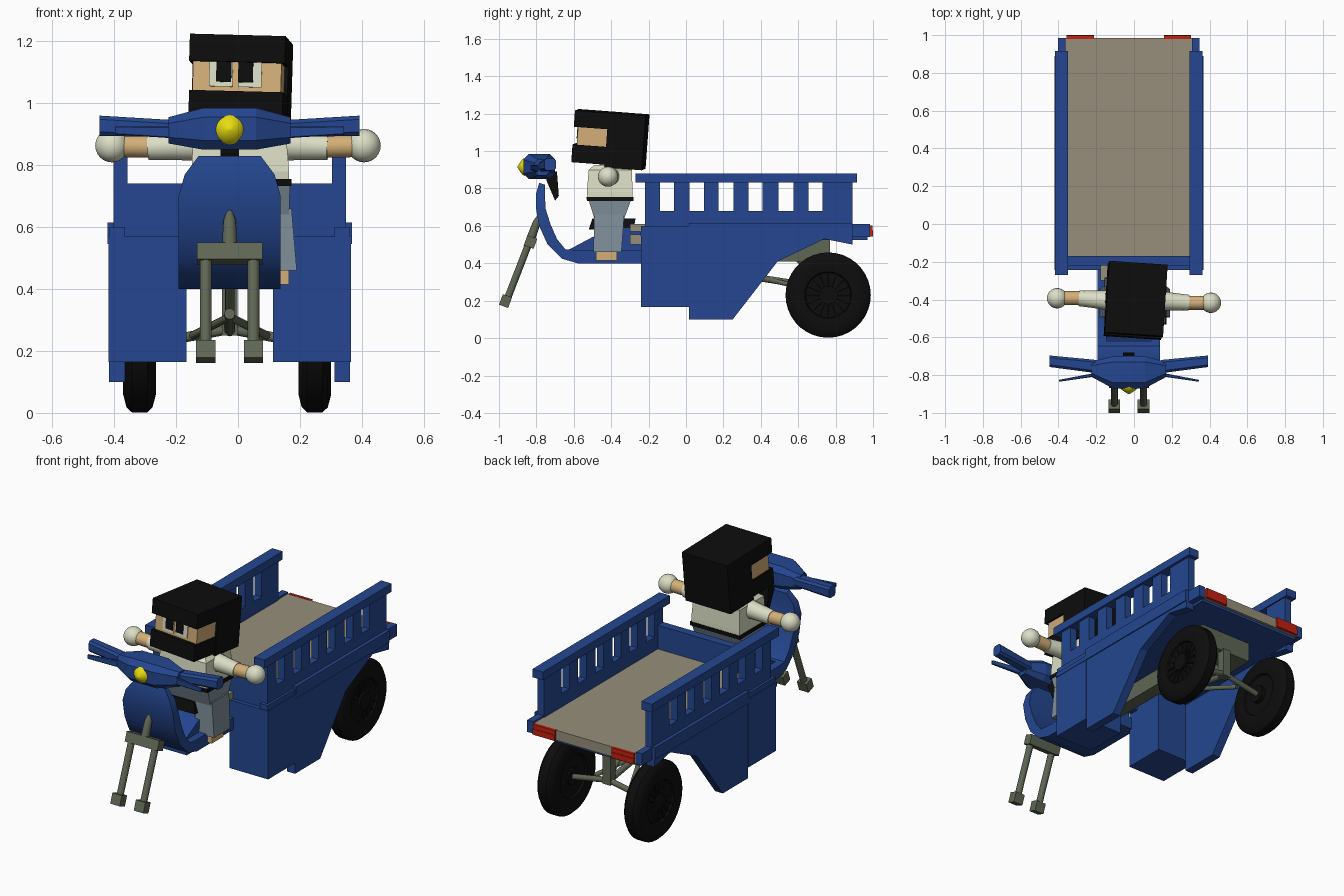
import bpy, bmesh, math
from mathutils import Vector, Matrix, Euler

if "Cube" in bpy.data.objects:
    bpy.data.objects.remove(bpy.data.objects["Cube"])

C = -0.027  # centre line of the vehicle


def mat(name, *rgb):
    m = bpy.data.materials.new(name)
    m.diffuse_color = (*rgb, 1)
    m.use_nodes = True
    m.node_tree.nodes["Principled BSDF"].inputs["Base Color"].default_value = m.diffuse_color
    return m


BLUE = mat("blue paint", 0.018, 0.062, 0.28)
TAN = mat("bed boards", 0.31, 0.275, 0.20)
BLACK = mat("black", 0.004, 0.004, 0.004)
CREAM = mat("cream cloth", 0.71, 0.73, 0.56)
SKIN = mat("skin", 0.66, 0.43, 0.19)
OLIVE = mat("olive metal", 0.115, 0.135, 0.09)
GREY = mat("grey trousers", 0.21, 0.27, 0.32)
RED = mat("red lamp", 0.55, 0.015, 0.005)
YELLOW = mat("yellow lamp", 0.80, 0.72, 0.005)


def build(name, solids, material, smooth=False, matrix=None):
    """One object from closed lofts; each solid is a list of point rings."""
    bm = bmesh.new()
    for rings in solids:
        vs = [[bm.verts.new(p) for p in r] for r in rings]
        n = len(vs[0])
        for a, b in zip(vs, vs[1:]):
            for i in range(n):
                j = (i + 1) % n
                bm.faces.new((a[i], a[j], b[j], b[i]))
        bm.faces.new(vs[0])
        bm.faces.new(vs[-1])
    bmesh.ops.recalc_face_normals(bm, faces=bm.faces)
    if matrix:
        bm.transform(matrix)
    me = bpy.data.meshes.new(name)
    bm.to_mesh(me)
    bm.free()
    me.materials.append(material)
    if smooth:
        me.shade_smooth()
        me.set_sharp_from_angle(angle=math.radians(35))
    ob = bpy.data.objects.new(name, me)
    bpy.context.collection.objects.link(ob)
    return ob


def box(x0, x1, y0, y1, z0, z1):
    return [[(x0, y0, z), (x1, y0, z), (x1, y1, z), (x0, y1, z)] for z in (z0, z1)]


def prism(pts, x0, x1):
    return [[(x, y, z) for y, z in pts] for x in (x0, x1)]


def taper(*levels):
    """Stacked rectangles: (z, x0, x1, y0, y1)."""
    return [[(x0, y0, z), (x1, y0, z), (x1, y1, z), (x0, y1, z)]
            for z, x0, x1, y0, y1 in levels]


def tube(p, q, *radii, n=12):
    p, q = Vector(p), Vector(q)
    rot = (q - p).to_track_quat('Z', 'Y')
    k = max(len(radii) - 1, 1)
    radii = radii if len(radii) > 1 else radii * 2
    return [[p.lerp(q, i / k) + rot @ Vector((r * math.cos(t), r * math.sin(t), 0))
             for t in (2 * math.pi * j / n for j in range(n))]
            for i, r in enumerate(radii)]


def xlathe(x, y, z, prof, n=36):
    return [[(x + dx, y + r * math.cos(2 * math.pi * j / n), z + r * math.sin(2 * math.pi * j / n))
             for j in range(n)] for dx, r in prof]


def bevel_section(x, y0, y1, z0, z1, c):
    return [(x, y0 + c, z0), (x, y1 - c, z0), (x, y1, z0 + c), (x, y1, z1 - c),
            (x, y1 - c, z1), (x, y0 + c, z1), (x, y0, z1 - c), (x, y0, z0 + c)]


# Cargo bed
build("bed_floor", [box(C - .335, C + .335, -.18, .985, .541, .60)], TAN)
build("bed_underside", [box(C - .34, C + .34, -.22, .97, .525, .54)], BLUE)
build("bed_front_wall", [box(C - .375, C + .375, -.22, -.17, .50, .74)], BLUE)

slots = [(-.14, -.065), (.02, .095), (.175, .255), (.335, .41), (.495, .575), (.655, .73)]
edges = [-.22] + [v for s in slots for v in s] + [.89]
skirt = [(-.24, .60), (-.24, .30), (.015, .165), (.015, .10), (.25, .10), (.49, .41),
         (.74, .53), (.89, .50), (.89, .60)]
tyre = [(-.035, .10), (-.035, .12), (-.047, .125), (-.053, .17), (-.042, .212), (-.025, .228),
        (.025, .228), (.042, .212), (.053, .17), (.047, .125), (.035, .12), (.035, .10)]

for s, side in ((-1, "left"), (1, "right")):
    def mbox(d0, d1, *rest):
        a, b = sorted((C + s * d0, C + s * d1))
        return box(a, b, *rest)

    # Slatted side wall with top rail
    posts = [mbox(.33, .375, a, b, .675, .84) for a, b in zip(edges[::2], edges[1::2])]
    build(side + "_slatted_wall", posts + [mbox(.33, .375, -.22, .89, .59, .68)], BLUE)
    build(side + "_top_rail", [mbox(.322, .39, -.27, .915, .832, .88)], BLUE)
    build(side + "_ledge", [mbox(.335, .395, .015, .89, .545, .615),
                            mbox(.335, .375, .88, .985, .54, .61),
                            mbox(.135, .395, -.244, .02, .545, .57)], BLUE)
    # Skirt panel and storage box
    build(side + "_skirt", [prism(skirt, C + s * .338, C + s * .389)], BLUE)
    build(side + "_storage_box", [mbox(.14, .392, -.24, .016, .165, .56)], BLUE)
    build(side + "_tail_lamp", [mbox(.185, .33, .98, 1.0, .542, .575),
                                mbox(.185, .33, .98, .997, .575, .602)], RED)
    # Rear wheel
    build(side + "_wheel", [xlathe(C - .008 + s * .283, .76, .23, tyre)], BLACK, True)
    hub = [tube((C + s * .23, .76, .23), (C + s * .328, .76, .23), .05, n=20)]
    for k in range(16):
        t = k * math.pi / 8
        a, b = math.cos(t), math.sin(t)
        x = C - .008 + s * .319
        hub.append(tube((x, .76 + .05 * a, .23 + .05 * b), (x, .76 + .12 * a, .23 + .12 * b), .008, n=6))
    build(side + "_hub", hub, BLACK)
    # Axle strut
    build(side + "_axle_strut", [tube((C, .76, .27), (C + s * .25, .76, .225), .016),
                                 tube((C, .45, .31), (C + s * .12, .72, .25), .013)], OLIVE)
    # Front fork leg with its foot
    fx = C + s * .077
    build(side + "_fork_leg", [tube((fx, -.835, .52), (fx, -.955, .21), .019)], OLIVE)
    foot = Matrix.Translation((fx, -.965, .198)) @ Matrix.Rotation(math.radians(-20), 4, 'X')
    build(side + "_fork_foot", [box(-.031, .031, -.026, .026, -.03, .03)], OLIVE, matrix=foot)
    # Handlebar grip and brake lever
    build(side + "_handlebar", [[bevel_section(C + s * .17, -.79, -.72, .89, .945, .012),
                                 bevel_section(C + s * .42, -.757, -.696, .895, .96, .012)]], BLUE)
    build(side + "_brake_lever", [[bevel_section(C + s * .16, -.805, -.785, .885, .925, .004),
                                   bevel_section(C + s * .37, -.835, -.825, .90, .925, .002)]], BLUE)

# Chassis under the bed
build("chassis_block", [box(C - .17, C + .17, .47, .77, .41, .526)], OLIVE)
build("axle_column", [box(C - .025, C + .025, .73, .78, .25, .42),
                      tube((C, .40, .32), (C, .76, .265), .018),
                      tube((C, .76, .28), (C, .60, .42), .015)], OLIVE)
build("chassis_beam", [box(C - .04, C + .04, -.2, .5, .43, .526)], OLIVE)

# Leg shield running into the footboard
path = [(-.785, .83, -.755, .82, .10), (-.802, .77, -.755, .77, .145), (-.803, .70, -.75, .69, .165),
        (-.785, .60, -.725, .61, .165), (-.74, .50, -.69, .53, .165), (-.665, .425, -.645, .475, .165),
        (-.58, .40, -.58, .47, .165), (-.22, .40, -.22, .47, .165)]
build("leg_shield", [[[(C - w, a, b), (C + w, a, b), (C + w, c, d), (C - w, c, d)]
                      for a, b, c, d, w in path]], BLUE, True)
build("seat_base", [prism([(-.65, .46), (-.50, .54), (-.36, .59), (-.22, .59), (-.22, .45)],
                          C - .12, C + .12)], BLUE)
build("seat", [taper((.58, C - .11, C + .11, -.52, -.28), (.64, C - .09, C + .09, -.50, -.27))], BLACK)
build("seat_support", [box(C - .15, C + .15, -.30, -.22, .57, .61),
                       box(C - .13, C + .13, -.30, -.22, .50, .555)], TAN)

# Front fork crown and steering tube
crown = Matrix.Translation((C, -.832, .512)) @ Matrix.Rotation(math.radians(-20), 4, 'X')
build("fork_crown", [box(-.106, .106, -.028, .028, -.027, .03)], OLIVE, matrix=crown)
build("steering_tube", [tube((C, -.83, .53), (C, -.785, .655), .024, .023, .022, .020, .008)], OLIVE, True)
build("steering_stem", [prism([(-.75, .89), (-.69, .89), (-.68, .76), (-.70, .735), (-.745, .84)],
                              C - .03, C + .03)], BLACK)

# Headset and headlight
heads = [(-.197, -.81, -.73, .87, .955, .02), (-.085, -.87, -.70, .85, .985, .03),
         (.085, -.87, -.70, .85, .985, .03), (.197, -.81, -.73, .87, .955, .02)]
build("headset", [[bevel_section(C + x, *r) for x, *r in heads]], BLUE)
build("headlight", [tube((C, -.86, .915), (C, -.90, .915), .048, .043, .025, .004, n=24)], YELLOW, True)

# Rider body
build("torso", [taper((.74, -.15, .165, -.525, -.285), (.78, -.15, .165, -.53, -.285),
                      (.90, -.145, .155, -.52, -.29), (.925, -.12, .13, -.49, -.31))], CREAM)
build("belt", [taper((.733, -.155, .172, -.53, -.282), (.755, -.155, .172, -.532, -.282))], BLACK)
build("hips", [taper((.64, -.14, .165, -.49, -.33), (.735, -.15, .168, -.52, -.295))], GREY)
for s, side in ((-1, "left"), (1, "right")):
    X = lambda v: .005 + s * v
    build(side + "_trouser_leg", [taper((.46, X(.085), X(.185), -.495, -.345),
                                        (.66, X(.03), X(.168), -.49, -.33))], GREY)
    build(side + "_ankle", [taper((.415, X(.09), X(.16), -.48, -.37),
                                  (.465, X(.09), X(.16), -.48, -.37))], SKIN)
    ay = -.405 - s * .012
    build(side + "_sleeve", [tube((s * .13, -.405, .865), (s * .29, ay, .858), .052, .046, .042, n=14)], CREAM, True)
    build(side + "_forearm", [tube((s * .28, ay, .86), (s * .38, ay, .862), .037, n=14)], SKIN, True)
    hand = [tube((s * (.408 - .054), ay, .863), (s * (.408 + .054), ay, .863), .01, n=20)]
    hand = [xlathe(s * .407, ay, .863, [(-.054 * math.cos(t), max(.054 * math.sin(t), .001))
                                        for t in (math.pi * k / 12 for k in range(13))], 20)]
    build(side + "_hand", hand, CREAM, True)

# Rider head: open-faced helmet over a face block
H = Matrix.Translation((.007, -.405, 1.06)) @ Euler(
    [math.radians(a) for a in (-4.3, 1.5, -3.8)]).to_matrix().to_4x4()
build("helmet", [box(-.155, .155, -.19, .19, .06, .147), box(-.155, .155, -.01, .19, -.145, .061),
                 box(-.152, .152, -.19, 0, -.13, -.035)], BLACK, matrix=H)
build("face", [box(-.143, .143, -.168, .0, -.05, .07)], SKIN, matrix=H)
build("eye_whites", [box(-.09, -.014, -.173, -.167, -.02, .061),
                     box(.004, .08, -.173, -.167, -.02, .061)], CREAM, matrix=H)
build("pupils", [box(-.067, -.018, -.177, -.172, -.005, .061),
                 box(.004, .052, -.177, -.172, -.005, .061)], BLACK, matrix=H)
build("neck", [box(-.07, .08, -.46, -.34, .90, .95)], SKIN)
